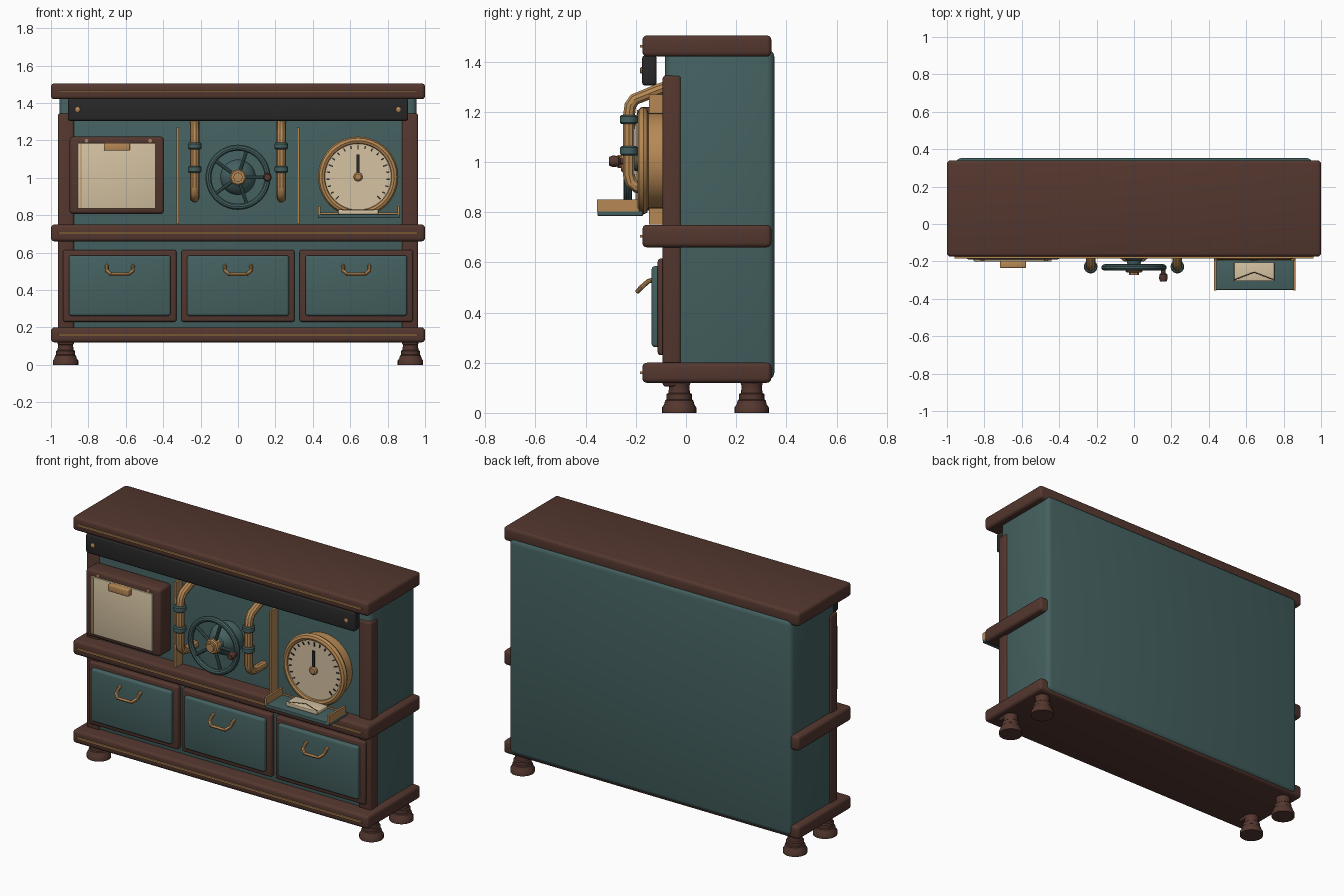
import bpy, bmesh, math
from mathutils import Vector, Matrix

cube = bpy.data.objects.get("Cube")
if cube:
    bpy.data.objects.remove(cube, do_unlink=True)


def material(name, rgb, rough=0.6):
    m = bpy.data.materials.new(name)
    m.use_nodes = True
    m.diffuse_color = (*rgb, 1)
    bsdf = m.node_tree.nodes["Principled BSDF"]
    bsdf.inputs["Base Color"].default_value = (*rgb, 1)
    bsdf.inputs["Roughness"].default_value = rough
    return m


WOOD = material("dark wood", (0.088, 0.038, 0.028))
TEAL = material("teal paint", (0.058, 0.118, 0.116))
BRASS = material("brass", (0.47, 0.25, 0.09))
CREAM = material("cream paper", (0.66, 0.54, 0.36))
BLACK = material("black iron", (0.021, 0.021, 0.021))


def finish(name, bm, mat):
    bmesh.ops.recalc_face_normals(bm, faces=bm.faces)
    mesh = bpy.data.meshes.new(name)
    bm.to_mesh(mesh)
    bm.free()
    mesh.materials.append(mat)
    ob = bpy.data.objects.new(name, mesh)
    bpy.context.collection.objects.link(ob)
    smooth(ob)
    return ob


def smooth(ob):
    bpy.ops.object.select_all(action="DESELECT")
    ob.select_set(True)
    bpy.context.view_layer.objects.active = ob
    bpy.ops.object.shade_smooth_by_angle(angle=math.radians(35))


def box(name, xs, ys, zs, mat, bevel=0.0):
    """Box between pairs of limits, with rounded edges."""
    bm = bmesh.new()
    bmesh.ops.create_cube(bm, size=1)
    for v in bm.verts:
        v.co = Vector([lim[0] if c < 0 else lim[1] for c, lim in zip(v.co, (xs, ys, zs))])
    if bevel:
        bmesh.ops.bevel(bm, geom=bm.edges[:], offset=bevel, segments=3, profile=0.5, affect="EDGES")
    return finish(name, bm, mat)


def lathe(name, profile, origin, mat, axis="Z", steps=32):
    """Spin (radius, height) points; axis Y makes height point to the front."""
    bm = bmesh.new()
    rings = []
    for r, h in profile:
        ring = []
        for i in range(steps):
            a = math.tau * i / steps
            ring.append(bm.verts.new((r * math.cos(a), r * math.sin(a), h)))
        rings.append(ring)
    for lo, hi in zip(rings, rings[1:]):
        for i in range(steps):
            j = (i + 1) % steps
            bm.faces.new((lo[i], lo[j], hi[j], hi[i]))
    bm.faces.new(rings[0][::-1])
    bm.faces.new(rings[-1])
    if axis == "Y":
        bm.transform(Matrix.Rotation(math.pi / 2, 4, "X"))
    bm.transform(Matrix.Translation(origin))
    return finish(name, bm, mat)


def tube(name, points, radius, mat, closed=False):
    """Round bar along a polyline."""
    cu = bpy.data.curves.new(name, "CURVE")
    cu.dimensions = "3D"
    cu.bevel_depth = radius
    cu.bevel_resolution = 3
    cu.use_fill_caps = True
    sp = cu.splines.new("POLY")
    sp.points.add(len(points) - 1)
    for p, co in zip(sp.points, points):
        p.co = (*co, 1)
    sp.use_cyclic_u = closed
    ob = bpy.data.objects.new(name, cu)
    bpy.context.collection.objects.link(ob)
    cu.materials.append(mat)
    bpy.ops.object.select_all(action="DESELECT")
    ob.select_set(True)
    bpy.context.view_layer.objects.active = ob
    bpy.ops.object.convert(target="MESH")
    smooth(bpy.context.view_layer.objects.active)


def circle(x, y, z, r, n=40):
    return [(x + r * math.cos(math.tau * i / n), y, z + r * math.sin(math.tau * i / n)) for i in range(n)]


# Cabinet body, slabs and their brass inlays
box("cabinet_body", (-0.955, 0.955), (-0.083, 0.352), (0.13, 1.45), TEAL, 0.03)
for name, lo, hi in (("base_slab", 0.12, 0.2), ("counter_slab", 0.66, 0.75), ("top_slab", 1.42, 1.505)):
    box(name, (-1, 1), (-0.174, 0.34), (lo, hi), WOOD, 0.018)
    mid = (lo + hi) / 2
    box(name + "_inlay", (-0.96, 0.96), (-0.184, -0.17), (mid - 0.005, mid + 0.005), BRASS)

# Corner posts and turned feet
FOOT = [(0.068, 0), (0.068, 0.022), (0.06, 0.034), (0.056, 0.05), (0.05, 0.054), (0.05, 0.075),
        (0.043, 0.08), (0.04, 0.105), (0.046, 0.125)]
for side, s in (("left", 1), ("right", -1)):
    box(side + "_post", sorted((0.877 * s, 0.963 * s)), (-0.093, -0.02), (0.105, 1.345), WOOD, 0.012)
    for end, y in (("front", -0.027), ("back", 0.262)):
        lathe(f"{side}_{end}_foot", FOOT, (0.922 * s, y, 0), WOOD)

# Black fascia with screws
box("fascia", (-0.91, 0.91), (-0.175, -0.117), (1.305, 1.425), BLACK, 0.012)
for s in (-1, 1):
    lathe("fascia_screw", [(0.013, 0), (0.013, 0.006), (0.007, 0.01)], (0.857 * s, -0.174, 1.365), BRASS, "Y", 16)

# Drawers
for i in (-1, 0, 1):
    x = 0.632 * i
    box("drawer_frame", (x - 0.303, x + 0.303), (-0.113, -0.07), (0.23, 0.615), WOOD, 0.012)
    box("drawer_panel", (x - 0.272, x + 0.272), (-0.137, -0.09), (0.262, 0.585), TEAL, 0.013)
    half = [(0.07, -0.13, 0.53), (0.07, -0.15, 0.525), (0.07, -0.175, 0.503), (0.048, -0.192, 0.485)]
    path = [(x - a, b, c) for a, b, c in half] + [(x + a, b, c) for a, b, c in half[::-1]]
    tube("drawer_handle", path, 0.01, BRASS)

# Notice board with clipped paper
box("board_frame", (-0.9, -0.395), (-0.19, -0.075), (0.807, 1.22), WOOD, 0.018)
box("board_paper", (-0.857, -0.44), (-0.2, -0.18), (0.835, 1.185), CREAM, 0.003)
box("board_margin", (-0.842, -0.838), (-0.202, -0.195), (0.835, 1.185), BRASS)
box("board_clip", (-0.717, -0.578), (-0.235, -0.198), (1.145, 1.187), BRASS, 0.006)
for x in (-0.81, -0.47):
    lathe("board_pin", [(0.01, 0), (0.01, 0.008)], (x, -0.188, 1.198), BRASS, "Y", 12)

# Brass dividers and pipes with collars
for s in (-1, 1):
    x = 0.322 * s
    box("divider", (x - 0.006, x + 0.006), (-0.148, -0.075), (0.752, 1.27), BRASS)
    x = 0.232 * s
    path = [(x, -0.075, 1.3), (x, -0.11, 1.288), (x, -0.205, 1.25), (x, -0.222, 1.225), (x, -0.228, 1.18),
            (x, -0.228, 0.95), (x, -0.22, 0.92), (x, -0.195, 0.9), (x, -0.16, 0.893), (x, -0.075, 0.893)]
    tube("pipe", path, 0.025, BRASS)
    for z in (1.17, 1.045):
        lathe("pipe_collar", [(0.03, -0.018), (0.036, -0.012), (0.036, 0.012), (0.03, 0.018)], (x, -0.228, z), TEAL)

# Hand wheel
WZ = 1.003
lathe("wheel_flange", [(0.095, 0), (0.095, 0.06), (0.08, 0.09), (0.06, 0.105), (0.04, 0.12), (0.03, 0.16)],
      (0, -0.075, WZ), TEAL, "Y")
tube("wheel_rim", circle(0, -0.232, WZ, 0.158), 0.017, TEAL, True)
for i in range(5):
    a = math.tau * i / 5
    tube("wheel_spoke", [(0, -0.232, WZ), (0.155 * math.cos(a), -0.232, WZ + 0.155 * math.sin(a))], 0.01, TEAL)
lathe("wheel_hub", [(0.045, 0), (0.045, 0.035), (0.038, 0.042), (0.026, 0.042), (0.026, 0.056)],
      (0, -0.217, WZ), BRASS, "Y", 8)
lathe("wheel_knob", [(0.012, 0), (0.012, 0.025), (0.021, 0.032), (0.023, 0.055), (0.017, 0.07)],
      (0.157, -0.237, WZ), WOOD, "Y", 16)

# Round dial with ticks and needle
DX, DZ = 0.642, 1.005
lathe("dial_case", [(0.19, 0), (0.19, 0.075), (0.207, 0.08), (0.215, 0.095), (0.207, 0.112), (0.193, 0.118),
                    (0.18, 0.112), (0.175, 0.1)], (DX, -0.075, DZ), BRASS, "Y", 48)
lathe("dial_face", [(0.177, 0), (0.177, 0.006)], (DX, -0.174, DZ), CREAM, "Y", 48)
for i in range(21):
    a = math.radians(-45 + 13.5 * i)
    inner = 0.145 if i % 5 == 0 else 0.153
    tick = box("dial_tick", (inner, 0.17), (-0.003, 0.003), (-0.0035, 0.0035), BLACK)
    tick.matrix_world = Matrix.Translation((DX, -0.181, DZ)) @ Matrix.Rotation(-a, 4, "Y")
box("dial_needle", (DX - 0.008, DX + 0.008), (-0.19, -0.184), (DZ, DZ + 0.12), BLACK)
lathe("dial_pin", [(0.024, 0), (0.024, 0.014), (0.016, 0.02)], (DX, -0.179, DZ), BRASS, "Y", 16)

# Tray with a folded slip
box("tray_floor", (0.428, 0.864), (-0.352, -0.172), (0.785, 0.806), TEAL, 0.003)
for x in (0.428, 0.852):
    box("tray_side", (x, x + 0.012), (-0.355, -0.192), (0.803, 0.85), BRASS)
box("tray_back", (0.43, 0.862), (-0.196, -0.188), (0.8, 0.815), BRASS)
box("slip", (0.535, 0.75), (-0.305, -0.205), (0.806, 0.828), CREAM, 0.004)
for s in (-1, 1):
    tube("slip_fold", [(DX, -0.258, 0.828), (DX + 0.104 * s, -0.298, 0.828)], 0.0025, WOOD)
